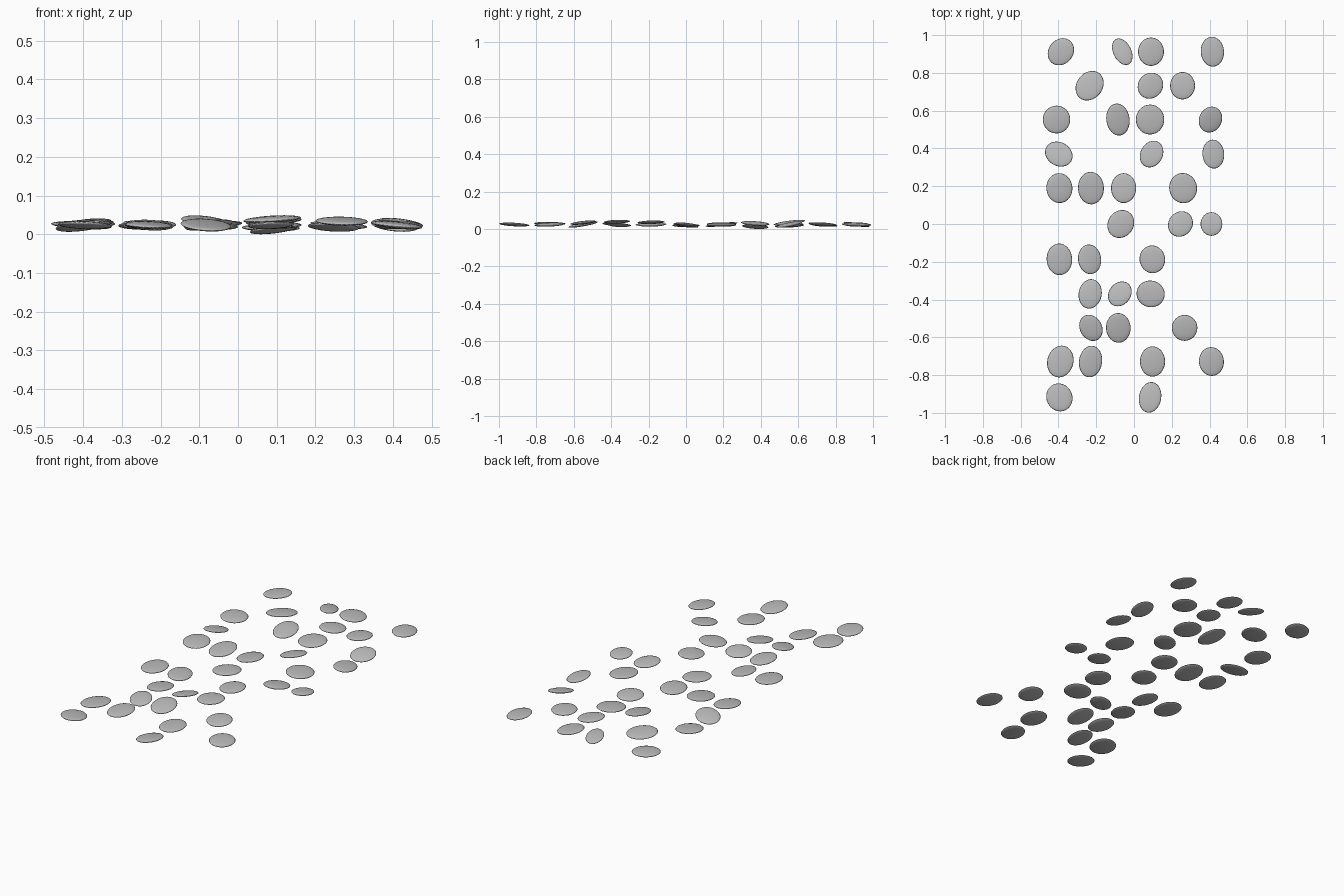
import bpy, bmesh, math

discs = []
THICK = 0.018

# Dark grey stone colour
grey = bpy.data.materials.new("dark_grey")
grey.diffuse_color = (0.5, 0.5, 0.5, 1)


# One row of thin, lens-like oval stones at depth y.
# Each stone: x, width, length, turn (degrees), x slope, y slope (percent), optional lift
def row(y, *items):
    for x, w, l, turn, sx, sy, *lift in items:
        z = 0.03 + (lift[0] if lift else 0)
        a = math.radians(turn)
        bm = bmesh.new()
        bmesh.ops.create_uvsphere(bm, u_segments=32, v_segments=12, radius=0.5)
        for v in bm.verts:
            px, py = v.co.x * w, v.co.y * l
            dx = px * math.cos(a) - py * math.sin(a)
            dy = px * math.sin(a) + py * math.cos(a)
            v.co = (x + dx, y + dy, z + v.co.z * THICK - (sx * dx + sy * dy) / 100)
        for f in bm.faces:
            f.smooth = True
        me = bpy.data.meshes.new("flat_stone")
        bm.to_mesh(me)
        bm.free()
        me.materials.append(grey)
        ob = bpy.data.objects.new("flat_stone", me)
        bpy.context.collection.objects.link(ob)
        discs.append(ob)


# Rows from back to front
row(.912, (-.387, .13, .152, -40, -4, 0), (-.062, .095, .15, 27, 4, 15),
    (.09, .137, .15, 0, 11, 3), (.415, .123, .158, 5, 8, 3))
row(.732, (-.235, .137, .167, -38, -4, 10), (.087, .13, .142, -40, 8, 3),
    (.257, .132, .145, 0, -3, 3))
row(.553, (-.41, .145, .147, 0, 5, -4), (-.085, .123, .17, 8, 9, -12, .01),
    (.085, .15, .158, 0, 1, -5, -.007), (.405, .12, .14, -25, 12, -20))
row(.37, (-.398, .125, .152, 60, -10, 18), (.093, .118, .147, -28, -13, 8, -.011),
    (.42, .115, .153, 5, 13, 7, .006))
row(.19, (-.395, .138, .158, 5, 7, -5), (-.228, .137, .172, 3, -2, -10),
    (-.055, .133, .158, 0, -8, 3), (.26, .147, .16, 10, 7, 0))
row(0, (-.07, .136, .153, -35, 0, 0, -.005), (.246, .126, .14, -40, 4, 11, -.005),
    (.41, .115, .125, 0, -3, 9))
row(-.187, (-.395, .135, .167, 3, 1, -2), (-.235, .122, .157, 8, 11, -1),
    (.097, .135, .147, 10, -4, -3, .012))
row(-.37, (-.232, .122, .157, -10, 0, 7), (-.075, .115, .14, -38, -15, 13),
    (.088, .14, .15, 75, -6, -4, .015))
row(-.55, (-.228, .116, .145, 30, 2, -15), (-.083, .13, .157, 3, 6, -17),
    (.268, .135, .137, 0, 2, -11, .01))
row(-.728, (-.39, .138, .17, -15, -4, 2, .005), (-.23, .122, .168, -8, 5, -6),
    (.098, .133, .16, 0, 0, -4), (.41, .132, .152, 5, 9, -3))
row(-.918, (-.395, .137, .15, 25, 4, 7), (.085, .118, .163, -10, -5, 6))

# Drop the whole group onto z = 0
low = min(v.co.z for ob in discs for v in ob.data.vertices)
for ob in discs:
    for v in ob.data.vertices:
        v.co.z -= low
